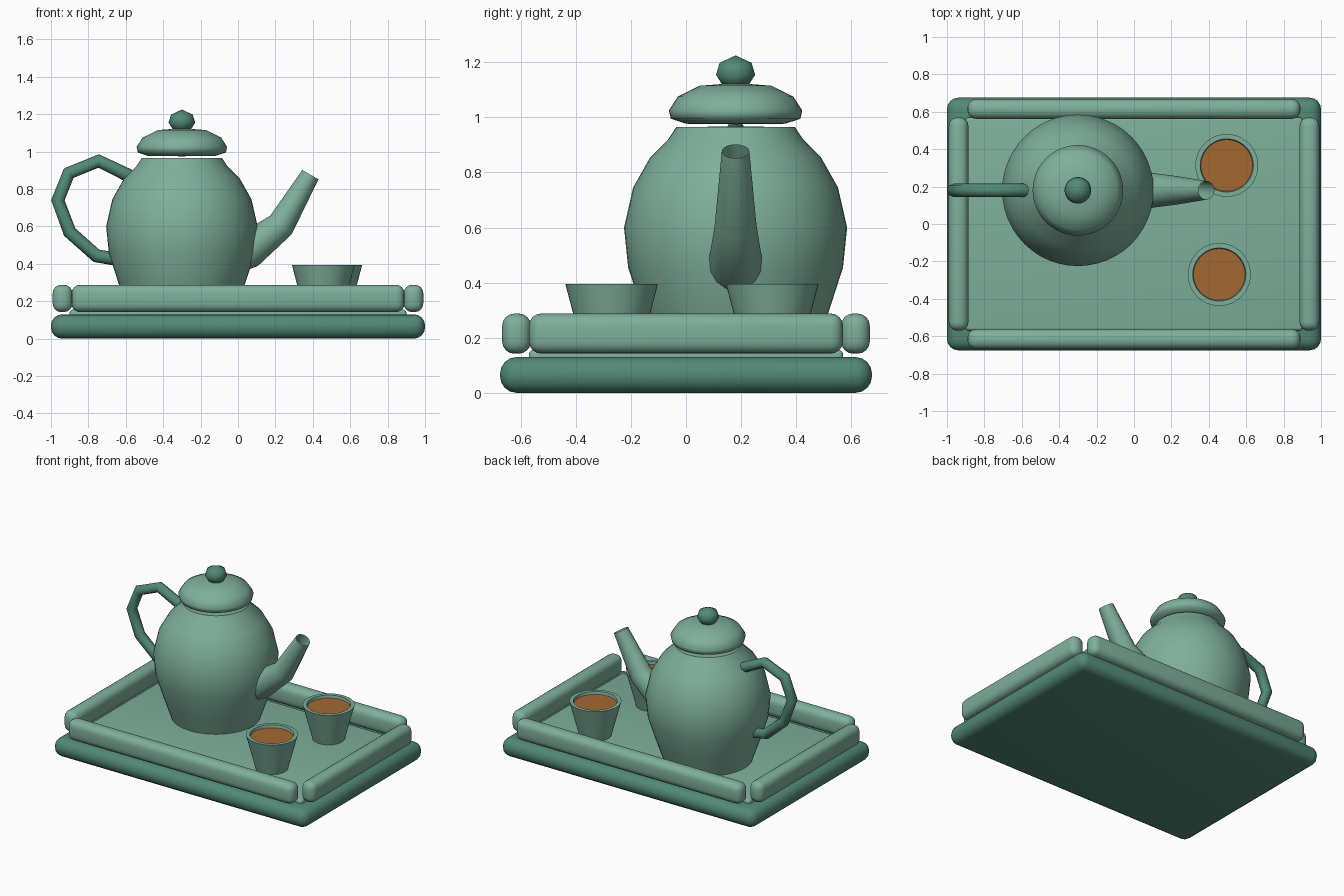
import bpy
import bmesh
from math import radians, tau
from mathutils import Vector

cube = bpy.data.objects.get("Cube")
if cube:
    bpy.data.objects.remove(cube, do_unlink=True)


def material(name, rgb):
    mat = bpy.data.materials.new(name)
    mat.use_nodes = True
    color = (*rgb, 1)
    mat.diffuse_color = color
    mat.node_tree.nodes["Principled BSDF"].inputs["Base Color"].default_value = color
    return mat


light_green = material("light_green_glaze", (0.21, 0.43, 0.33))
dark_green = material("dark_green_glaze", (0.085, 0.25, 0.18))
tea_brown = material("tea_brown", (0.37, 0.14, 0.034))


def finish(name, mesh, mat, angle=40):
    mesh.materials.clear()
    mesh.materials.append(mat)
    mesh.shade_smooth()
    mesh.set_sharp_from_angle(angle=radians(angle))
    obj = bpy.data.objects.new(name, mesh)
    bpy.context.scene.collection.objects.link(obj)
    return obj


def from_bmesh(name, bm, mat, angle=40):
    mesh = bpy.data.meshes.new(name)
    bmesh.ops.recalc_face_normals(bm, faces=bm.faces)
    bm.to_mesh(mesh)
    bm.free()
    return finish(name, mesh, mat, angle)


def rounded_box(name, center, size, radius, mat):
    bm = bmesh.new()
    bmesh.ops.create_cube(bm, size=1)
    bmesh.ops.scale(bm, vec=size, verts=bm.verts)
    bmesh.ops.translate(bm, vec=center, verts=bm.verts)
    bmesh.ops.bevel(bm, geom=bm.edges[:], offset=radius, segments=4,
                    profile=0.5, affect="EDGES")
    return from_bmesh(name, bm, mat)


def lathe(name, profile, x, y, mat, angle=40):
    """Turn (radius, height) points around a vertical axis at x, y."""
    bm = bmesh.new()
    verts = [bm.verts.new((r, 0, z)) for r, z in profile]
    edges = [bm.edges.new(pair) for pair in zip(verts, verts[1:])]
    bmesh.ops.spin(bm, geom=verts + edges, cent=(0, 0, 0), axis=(0, 0, 1),
                   angle=tau, steps=48)
    bmesh.ops.remove_doubles(bm, verts=bm.verts, dist=0.0001)
    bmesh.ops.translate(bm, vec=Vector((x, y, 0)), verts=bm.verts)
    return from_bmesh(name, bm, mat, angle)


def tube(name, points, y, mat, capped, resolution):
    """Sweep a circle along (x, z, radius) points in the plane at y."""
    curve = bpy.data.curves.new(name, "CURVE")
    curve.dimensions = "3D"
    curve.bevel_depth = 1
    curve.bevel_resolution = resolution
    curve.use_fill_caps = capped
    spline = curve.splines.new("POLY")
    spline.points.add(len(points) - 1)
    for point, (x, z, r) in zip(spline.points, points):
        point.co = (x, y, z, 1)
        point.radius = r
    helper = bpy.data.objects.new(name + "_path", curve)
    mesh = bpy.data.meshes.new_from_object(helper)
    bpy.data.objects.remove(helper)
    return finish(name, mesh, mat, 50)


# Tray
FLOOR = 0.155
rounded_box("tray_base", (0, 0, 0.065), (2, 1.35, 0.13), 0.06, dark_green)
rounded_box("tray_floor", (0, 0, 0.1275), (1.8, 1.14, 0.055), 0.015, light_green)
for side, label in ((-1, "front"), (1, "back")):
    rounded_box(label + "_rail", (0, side * 0.615, 0.215), (1.78, 0.105, 0.146),
                0.045, light_green)
for side, label in ((-1, "right"), (1, "left")):
    rounded_box(label + "_rail", (side * 0.938, 0, 0.215), (0.105, 1.14, 0.146),
                0.045, light_green)

# Teapot
POT_X, POT_Y = -0.3, 0.18
lathe("teapot_body", [(0, FLOOR), (0.29, FLOOR), (0.34, 0.3), (0.39, 0.455),
                      (0.405, 0.6), (0.372, 0.745), (0.31, 0.855), (0.245, 0.92),
                      (0.215, 0.965), (0, 0.967)], POT_X, POT_Y, light_green)
lathe("teapot_lid", [(0, 0.975), (0.18, 0.977), (0.235, 0.995), (0.242, 1.025),
                     (0.21, 1.075), (0.13, 1.115), (0, 1.125)],
      POT_X, POT_Y, light_green, 60)
lathe("lid_knob", [(0, 1.1), (0.048, 1.118), (0.071, 1.155), (0.058, 1.198),
                   (0, 1.225)], POT_X, POT_Y, dark_green, 60)
handle_path = [(-0.56, 0.86), (-0.745, 0.95), (-0.905, 0.885), (-0.963, 0.74),
               (-0.9, 0.57), (-0.757, 0.443), (-0.62, 0.42)]
tube("teapot_handle", [(x, z, 0.036) for x, z in handle_path], POT_Y,
     dark_green, True, 2)
tube("teapot_spout", [(0, 0.455, 0.1), (0.06, 0.475, 0.098),
                      (0.23, 0.608, 0.076), (0.387, 0.877, 0.05)],
     POT_Y, light_green, False, 6)

# Cups of tea
for label, x, y in (("front", 0.456, -0.27), ("back", 0.496, 0.313)):
    lathe(label + "_cup", [(0, FLOOR), (0.105, FLOOR), (0.168, 0.395),
                           (0.142, 0.395), (0.137, 0.37), (0, 0.37)],
          x, y, light_green)
    lathe(label + "_tea", [(0, 0.371), (0.137, 0.371), (0.138, 0.376), (0, 0.376)],
          x, y, tea_brown)
